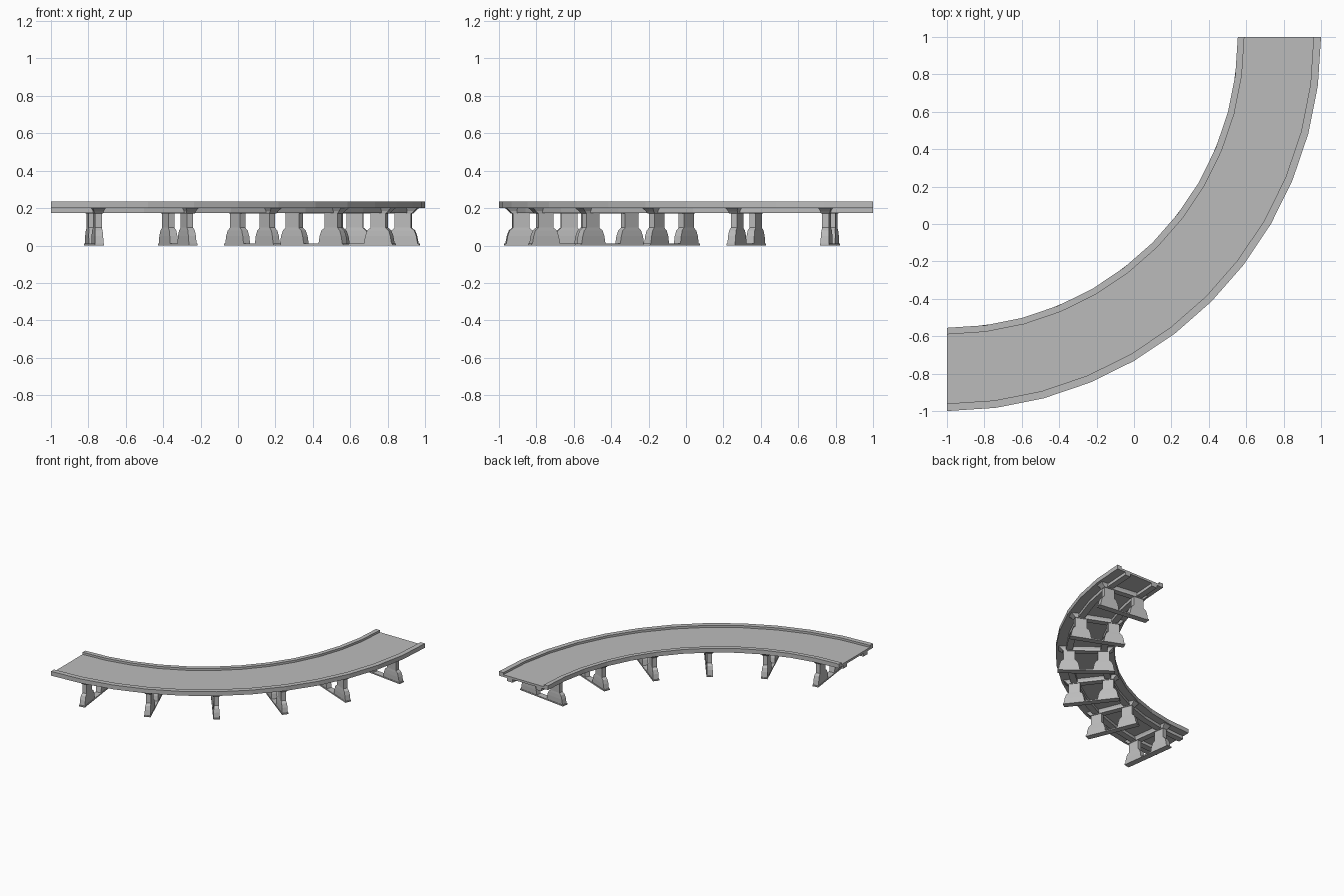
import bpy, bmesh
from math import sin, cos, radians

cube = bpy.data.objects.get("Cube")
if cube:
    bpy.data.objects.remove(cube, do_unlink=True)

SEGMENTS = 12
LEG_RADII = (1.64, 1.90)

concrete = bpy.data.materials.new("concrete_grey")
concrete.use_nodes = True
GREY = (0.5, 0.5, 0.5, 1)
concrete.diffuse_color = GREY
concrete.node_tree.nodes["Principled BSDF"].inputs["Base Color"].default_value = GREY


def place(radius, angle, z, across=0):
    """Point on the bend: radius from the bend centre, offset across the bent."""
    a = radians(angle)
    return (-1 + radius * sin(a) + across * cos(a),
            1 - radius * cos(a) + across * sin(a), z)


def loft(name, rings):
    """Closed solid through a list of equal-sized point rings."""
    bm = bmesh.new()
    loops = [[bm.verts.new(p) for p in ring] for ring in rings]
    n = len(loops[0])
    for a, b in zip(loops, loops[1:]):
        for i in range(n):
            j = (i + 1) % n
            bm.faces.new((a[i], a[j], b[j], b[i]))
    bm.faces.new(loops[0][::-1])
    bm.faces.new(loops[-1])
    bmesh.ops.recalc_face_normals(bm, faces=bm.faces)
    mesh = bpy.data.meshes.new(name)
    bm.to_mesh(mesh)
    bm.free()
    mesh.materials.append(concrete)
    obj = bpy.data.objects.new(name, mesh)
    bpy.context.collection.objects.link(obj)
    return obj


def sweep(name, profile):
    """Carry a (radius, z) profile around the quarter bend."""
    step = 90 / SEGMENTS
    loft(name, [[place(r, k * step, z) for r, z in profile]
                for k in range(SEGMENTS + 1)])


def stack(name, angle, radius, levels):
    """Stacked rectangles, each (z, half length along radius, half thickness)."""
    loft(name, [[place(radius + sx * w, angle, z, sy * t)
                 for sx, sy in ((-1, -1), (1, -1), (1, 1), (-1, 1))]
                for z, w, t in levels])


# Deck slab with a low kerb along each edge
sweep("deck", [(1.555, 0.2), (1.555, 0.235), (1.59, 0.235), (1.59, 0.218),
               (1.96, 0.218), (1.96, 0.235), (2.0, 0.235), (2.0, 0.2)])

# Two girders under the deck
for side, r in zip(("inner", "outer"), LEG_RADII):
    sweep(side + "_girder", [(r - 0.025, 0.175), (r - 0.025, 0.202),
                             (r + 0.025, 0.202), (r + 0.025, 0.175)])

# Six bents: base plate, two flared legs and a tapered cap beam
for k in range(6):
    angle = 7.5 + 15 * k
    stack(f"base_plate_{k + 1}", angle, 1.77, [(0, 0.217, 0.025), (0.01, 0.217, 0.025)])
    for side, r in zip(("inner", "outer"), LEG_RADII):
        stack(f"{side}_leg_{k + 1}", angle, r,
              [(0.01, 0.08, 0.022), (0.05, 0.073, 0.022), (0.08, 0.062, 0.02),
               (0.095, 0.044, 0.018), (0.18, 0.044, 0.018)])
    stack(f"cap_beam_{k + 1}", angle, 1.773,
          [(0.17, 0.175, 0.024), (0.185, 0.19, 0.027), (0.203, 0.21, 0.037)])
